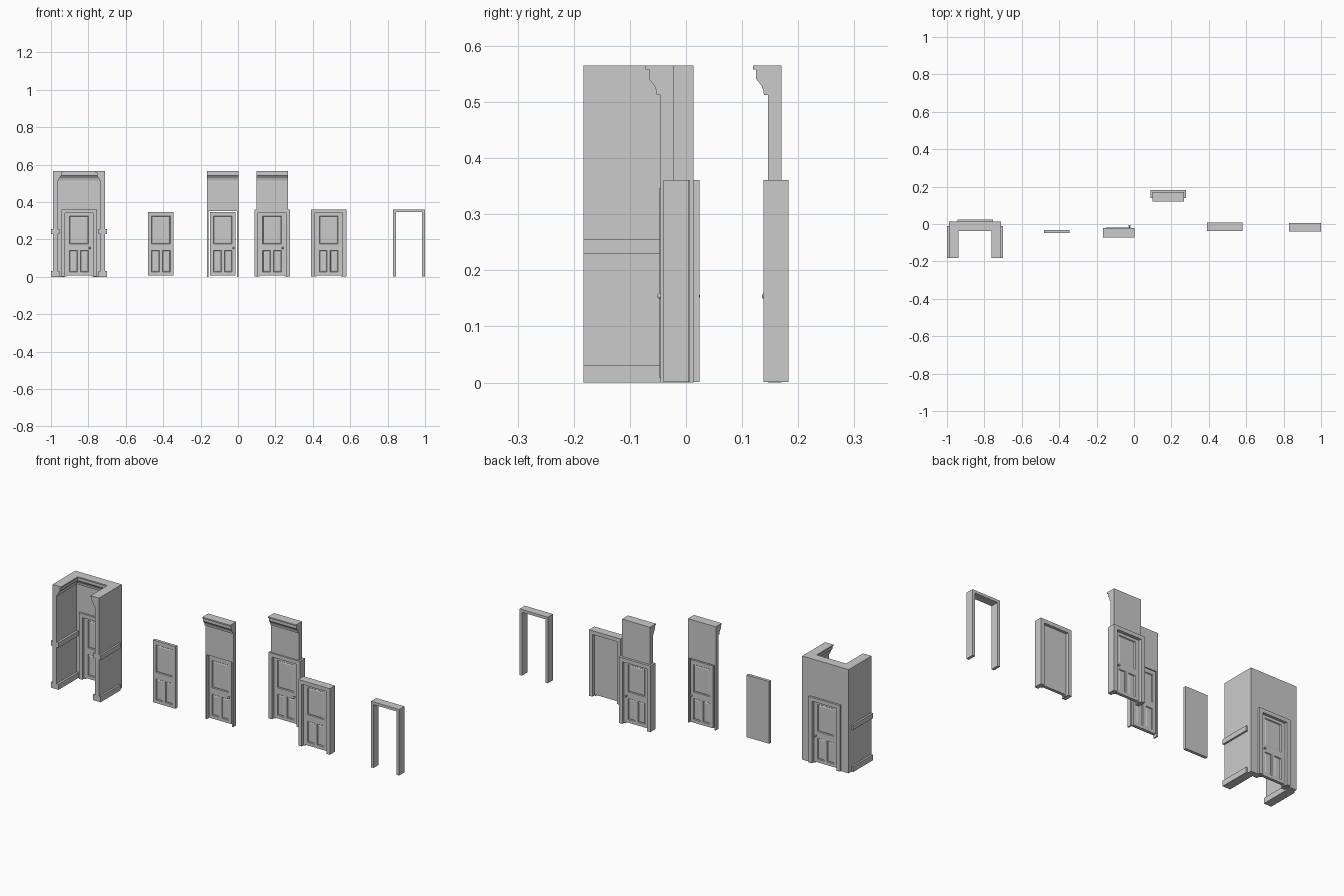
import bpy, bmesh, math
from mathutils import Matrix

if "Cube" in bpy.data.objects:
    bpy.data.objects.remove(bpy.data.objects["Cube"])

TOP, WT = 0.565, 0.024          # wall height and wall thickness
FD = 0.0225                     # half depth of a door frame

# (projection, height) of the cornice
CROWN = [(-0.004, 0.512), (0.007, 0.512), (0.008, 0.520), (0.011, 0.528), (0.016, 0.535),
         (0.021, 0.541), (0.021, 0.558), (0.027, 0.558), (0.027, TOP), (-0.004, TOP)]


def finish(bm, name):
    bmesh.ops.recalc_face_normals(bm, faces=bm.faces[:])
    me = bpy.data.meshes.new(name)
    bm.to_mesh(me)
    bm.free()
    ob = bpy.data.objects.new(name, me)
    bpy.context.collection.objects.link(ob)
    return ob


def box(name, x0, x1, y0, y1, z0, z1):
    bm = bmesh.new()
    bmesh.ops.create_cube(bm, size=1)
    for v in bm.verts:
        v.co = ((x0 + x1) / 2 + v.co.x * (x1 - x0), (y0 + y1) / 2 + v.co.y * (y1 - y0),
                (z0 + z1) / 2 + v.co.z * (z1 - z0))
    return finish(bm, name)


def sweep(name, profile, path):
    """Closed profile moved along a mitred path; path(a, b) gives the corner points."""
    bm = bmesh.new()
    rows = [[bm.verts.new(p) for p in path(a, b)] for a, b in profile]
    n = len(rows)
    for i in range(n):
        r, s = rows[i], rows[(i + 1) % n]
        for j in range(len(r) - 1):
            bm.faces.new((r[j], r[j + 1], s[j + 1], s[j]))
    bm.faces.new([r[0] for r in rows])
    bm.faces.new([r[-1] for r in rows])
    return finish(bm, name)


def door_wall(name, cx, half, y0):
    """Wall panel with a doorway cut up from the floor."""
    o, h = 0.0765, 0.352
    pts = [(-half, 0), (-o, 0), (-o, h), (o, h), (o, 0), (half, 0), (half, TOP), (-half, TOP)]
    bm = bmesh.new()
    f = bm.faces.new([bm.verts.new((cx + x, y0, z)) for x, z in pts])
    ext = bmesh.ops.extrude_face_region(bm, geom=[f])["geom"]
    bmesh.ops.translate(bm, vec=(0, WT, 0), verts=[g for g in ext if isinstance(g, bmesh.types.BMVert)])
    return finish(bm, name)


def straight_crown(name, cx, half, y):
    sweep(name, CROWN, lambda d, z: [(cx - half, y - d, z), (cx + half, y - d, z)])


def frame(name, cx, cy, half, width, stop):
    """Jambs and head in one piece, with a door stop if asked for."""
    prof = [(0, -FD), (width, -FD), (width, FD), (0, FD)]
    if stop:
        prof += [(0, 0.006), (-0.008, 0.006), (-0.008, -0.006), (0, -0.006)]
    top = 0.361 - width
    sweep(name, prof, lambda d, y: [
        (cx - half - d, cy + y, 0.001), (cx - half - d, cy + y, top + d),
        (cx + half + d, cy + y, top + d), (cx + half + d, cy + y, 0.001)])


def door(name, cx, cy, both=True, knobs=True):
    """Three panel door, panels on the front or on both faces."""
    xs = [-0.068, -0.05, -0.008, 0.008, 0.05, 0.068]
    zs = [0.008, 0.025, 0.14, 0.175, 0.325, 0.347]
    bm = bmesh.new()
    panels = []
    for s in (-1, 1):
        g = [[bm.verts.new((cx + x, cy + s * 0.008, z)) for x in xs] for z in zs]
        f = [[bm.faces.new((g[k][i], g[k][i + 1], g[k + 1][i + 1], g[k + 1][i])[::-s])
              for i in range(5)] for k in range(5)]
        if s < 0 or both:
            panels += [[f[1][1]], [f[1][3]], f[3][1:4]]
    bmesh.ops.bridge_loops(bm, edges=[e for e in bm.edges if e.is_boundary])
    bmesh.ops.recalc_face_normals(bm, faces=bm.faces[:])
    for p in panels:
        bmesh.ops.inset_region(bm, faces=p, thickness=0.003, depth=-0.004, use_even_offset=True)
        bmesh.ops.inset_region(bm, faces=p, thickness=0.006, depth=0.002, use_even_offset=True)
    finish(bm, name)
    if not knobs:
        return
    # knob with stem on each face
    bm = bmesh.new()
    for s in (-1, 1):
        at = Matrix.Translation((cx + 0.057, cy + s * 0.018, 0.154))
        bmesh.ops.create_uvsphere(bm, u_segments=14, v_segments=8, radius=0.0055, matrix=at)
    bmesh.ops.create_cone(bm, cap_ends=True, segments=12, radius1=0.0025, radius2=0.0025, depth=0.03,
                          matrix=Matrix.Translation((cx + 0.057, cy, 0.154)) @ Matrix.Rotation(math.pi / 2, 4, 'X'))
    ob = finish(bm, name + "_knobs")
    for p in ob.data.polygons:
        p.use_smooth = len(p.vertices) < 5


# alcove: back wall, side walls, trims and cornice
AX, AH, AY0, AYB = -0.85, 0.14, -0.183, -0.011
door_wall("alcove_back_wall", AX, AH, AYB)
for s, side in ((-1, "left"), (1, "right")):
    out, inn = AX + s * AH, AX + s * (AH - WT)
    box(f"alcove_{side}_wall", *sorted((out, inn)), AY0, AYB, 0, TOP)
    for part, z0, z1 in (("baseboard", 0, 0.03), ("chair_rail", 0.229, 0.256)):
        box(f"alcove_{side}_{part}", *sorted((out + s * 0.01, inn - s * 0.012)), AY0, AYB, z0, z1)
IH = AH - WT
sweep("alcove_crown", CROWN, lambda d, z: [
    (AX - IH + d, AY0, z), (AX - IH + d, AYB - d, z), (AX + IH - d, AYB - d, z), (AX + IH - d, AY0, z)])
frame("alcove_door_frame", AX, 0.0015, 0.074, 0.021, True)
door("alcove_door", AX, 0.0015)

# loose door leaf with a plain back
door("loose_door", -0.412, -0.039, both=False, knobs=False)

# wall section with a hung door and no frame
door_wall("open_wall", -0.081, 0.084, -0.045)
straight_crown("open_wall_crown", -0.081, 0.084, -0.045)
door("open_wall_door", -0.081, -0.0275)

# wall section with frame and door
door_wall("framed_wall", 0.182, 0.084, 0.146)
straight_crown("framed_wall_crown", 0.182, 0.084, 0.146)
frame("framed_wall_frame", 0.182, 0.1605, 0.074, 0.021, True)
door("framed_wall_door", 0.182, 0.1585)

# door in its frame, plain back
frame("door_set_frame", 0.485, -0.0155, 0.074, 0.021, True)
door("door_set_door", 0.485, -0.0155, both=False, knobs=False)

# empty lining frame
frame("lining_frame", 0.915, -0.0175, 0.07, 0.015, False)
